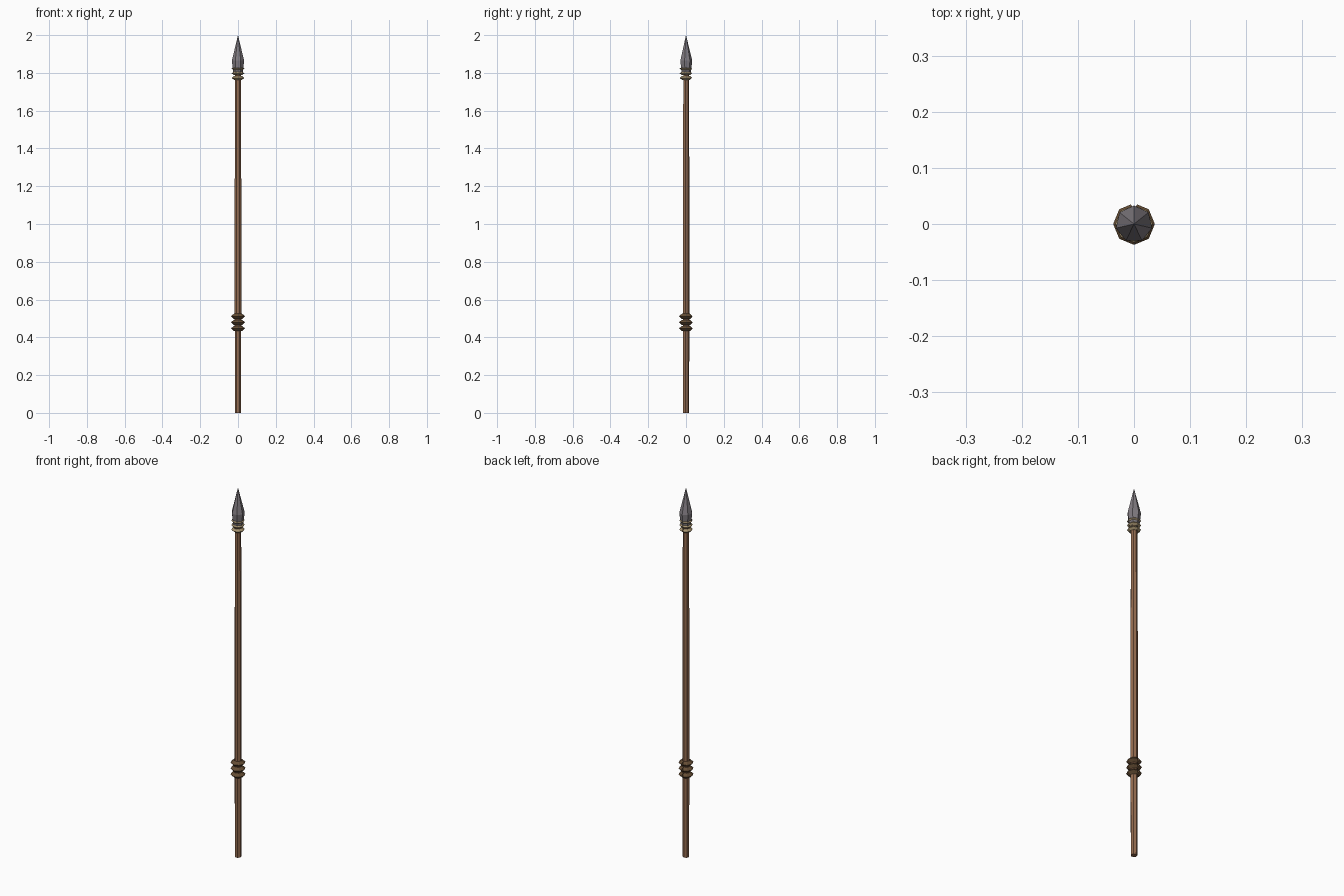
import bpy, bmesh
from math import sin, cos, pi, radians
from mathutils import Vector

if "Cube" in bpy.data.objects:
    bpy.data.objects.remove(bpy.data.objects["Cube"])


def material(name, color):
    m = bpy.data.materials.new(name)
    m.diffuse_color = (*color, 1)
    m.use_nodes = True
    m.node_tree.nodes["Principled BSDF"].inputs["Base Color"].default_value = m.diffuse_color
    return m


def finish(name, bm, mat):
    bmesh.ops.recalc_face_normals(bm, faces=bm.faces[:])
    me = bpy.data.meshes.new(name)
    bm.to_mesh(me)
    bm.free()
    me.materials.append(mat)
    ob = bpy.data.objects.new(name, me)
    bpy.context.collection.objects.link(ob)
    return ob


def loft(bm, rings, closed=True):
    """Skin neighbouring point rings and cap both ends."""
    loops = [[bm.verts.new(p) for p in ring] for ring in rings]
    for a, b in zip(loops, loops[1:]):
        n = len(a)
        for i in range(n):
            bm.faces.new((a[i], a[(i + 1) % n], b[(i + 1) % n], b[i]))
    bm.faces.new(loops[0])
    bm.faces.new(loops[-1])


def turned(name, profile, sides, mat):
    """Faceted rod from (radius, height) pairs, one corner towards +y."""
    bm = bmesh.new()
    loft(bm, [[(r * cos(pi / 2 + 2 * pi * i / sides),
                r * sin(pi / 2 + 2 * pi * i / sides), z)
               for i in range(sides)] for r, z in profile])
    bmesh.ops.remove_doubles(bm, verts=bm.verts[:], dist=1e-5)
    return finish(name, bm, mat)


def wrap(name, heights, radius, thick, mat, steps=8):
    """Cord turns with a diamond section, ends meeting in a notch at +y."""
    bm = bmesh.new()
    for z in heights:
        rings = []
        for k in range(steps + 1):
            a = pi / 2 + 2 * pi * k / steps
            centre = Vector((radius * cos(a), radius * sin(a), z))
            # the end caps are square to the first and last straight pieces
            b = a + (pi / steps if k == 0 else -pi / steps if k == steps else 0)
            out = Vector((cos(b), sin(b), 0))
            stretch = 1 if k in (0, steps) else 1 / cos(pi / steps)
            up = Vector((0, 0, 1))
            rings.append([centre + out * thick * stretch, centre + up * thick,
                          centre - out * thick * stretch, centre - up * thick])
        loft(bm, rings)
    return finish(name, bm, mat)


wood = material("wood", (0.30, 0.15, 0.08))
stone = material("stone", (0.22, 0.20, 0.22))
cord = material("cord", (0.38, 0.29, 0.16))
leather = material("leather", (0.13, 0.075, 0.035))

# Slightly tapered wooden shaft
turned("shaft", [(0.0165, 0), (0.0178, 0.5), (0.0178, 1.2), (0.0155, 1.81)], 7, wood)

# Stone point
turned("spear_head", [(0.025, 1.79), (0.033, 1.865), (0.0001, 2.0)], 7, stone)

# Cord binding below the point, leather grip on the lower shaft
wrap("head_binding", (1.774, 1.798, 1.822), 0.022, 0.0105, cord)
wrap("grip_wrap", (0.447, 0.479, 0.511), 0.022, 0.014, leather)
